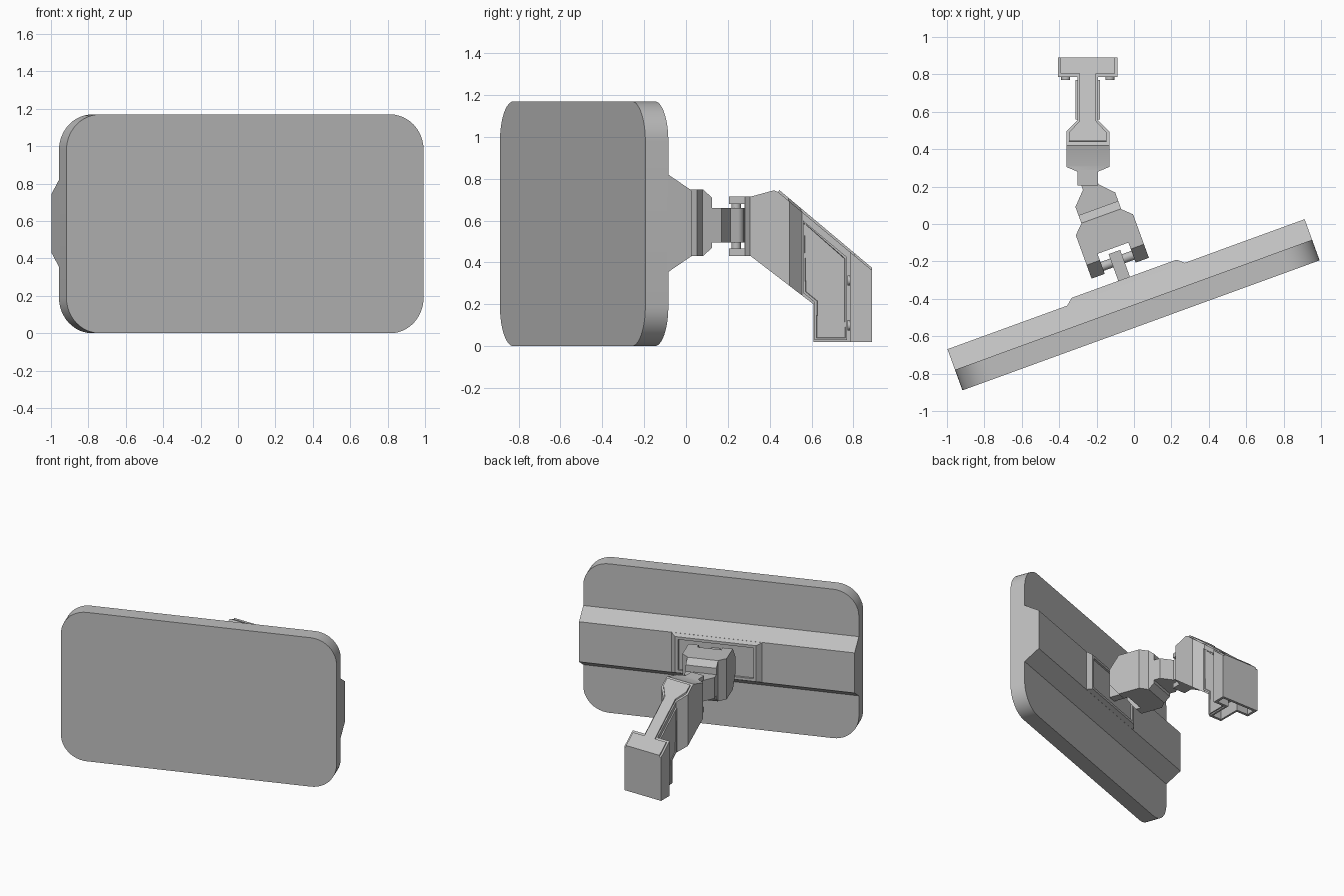
import bpy, bmesh
from math import radians, cos, sin, pi
from mathutils import Matrix, Vector

if "Cube" in bpy.data.objects:
    bpy.data.objects.remove(bpy.data.objects["Cube"])

grey = bpy.data.materials.new("light_grey")
grey.use_nodes = True
grey.diffuse_color = (0.52, 0.52, 0.52, 1)
grey.node_tree.nodes["Principled BSDF"].inputs["Base Color"].default_value = (0.52, 0.52, 0.52, 1)

TURN = Matrix.Rotation(radians(20), 4, 'Z')   # yaw of the screen and its head
CU = -0.15                                    # middle of the screen in its own frame
CX = -0.247                                   # middle of the wall arm
parts = []


def finish(name, bm):
    bmesh.ops.recalc_face_normals(bm, faces=bm.faces)
    mesh = bpy.data.meshes.new(name)
    bm.to_mesh(mesh)
    bm.free()
    mesh.materials.append(grey)
    obj = bpy.data.objects.new(name, mesh)
    bpy.context.collection.objects.link(obj)
    parts.append(obj)
    return obj


def prism(name, pts, lo, hi, axis):
    """Extrude a flat outline from lo to hi along one axis."""
    place = {'x': lambda a, b, t: (t, a, b),
             'y': lambda a, b, t: (a, t, b),
             'z': lambda a, b, t: (a, b, t)}[axis]
    bm = bmesh.new()
    face = bm.faces.new([bm.verts.new(place(a, b, lo)) for a, b in pts])
    out = bmesh.ops.extrude_face_region(bm, geom=[face])
    shift = Vector(place(0, 0, hi - lo))
    bmesh.ops.translate(bm, vec=shift, verts=[g for g in out['geom'] if isinstance(g, bmesh.types.BMVert)])
    return finish(name, bm)


def box(name, x, y, z):
    return prism(name, [(x[0], y[0]), (x[1], y[0]), (x[1], y[1]), (x[0], y[1])], z[0], z[1], 'z')


def rod(name, centre, radius, length, axis='z'):
    bm = bmesh.new()
    bmesh.ops.create_cone(bm, cap_ends=True, segments=24, radius1=radius, radius2=radius, depth=length)
    rot = {'x': Matrix.Rotation(pi / 2, 4, 'Y'), 'y': Matrix.Rotation(pi / 2, 4, 'X'), 'z': Matrix()}[axis]
    bm.transform(Matrix.Translation(centre) @ rot)
    return finish(name, bm)


def combine(obj, cutter, op):
    """Apply a boolean and drop the helper."""
    mod = obj.modifiers.new("cut", 'BOOLEAN')
    mod.operation, mod.object, mod.solver = op, cutter, 'EXACT'
    bpy.context.view_layer.update()
    graph = bpy.context.evaluated_depsgraph_get()
    mesh = bpy.data.meshes.new_from_object(obj.evaluated_get(graph))
    obj.modifiers.clear()
    obj.data = mesh
    parts.remove(cutter)
    bpy.data.objects.remove(cutter)
    return obj


def mirrored(rows, centre):
    """Closed plan outline from (half width, y) rows."""
    return [(centre + w, y) for w, y in rows] + [(centre - w, y) for w, y in reversed(rows)]


def inset_face(obj, direction, rim, depth):
    """Sink a framed panel into the face that points furthest along a direction."""
    bm = bmesh.new()
    bm.from_mesh(obj.data)
    bm.normal_update()
    d = Vector(direction)
    face = max((f for f in bm.faces if f.normal.dot(d) > 0.9), key=lambda f: f.calc_center_median().dot(d))
    bmesh.ops.inset_region(bm, faces=[face], thickness=rim, depth=0)
    bmesh.ops.inset_region(bm, faces=[face], thickness=0.003, depth=-depth)
    bm.to_mesh(obj.data)
    bm.free()


# --- Screen slab with rounded corners
half, height, rad = 1.016, 1.17, 0.19
outline = []
for k, (sx, sz) in enumerate([(1, 1), (-1, 1), (-1, 0), (1, 0)]):
    cx = CU + sx * (half - rad)
    cz = height - rad if sz else rad
    for i in range(13):
        a = pi / 2 * (k + i / 12)
        outline.append((cx + rad * cos(a), cz + rad * sin(a)))
turned = [prism("screen_slab", outline, -0.522, -0.405, 'y')]

# --- Tapered band across the back
turned.append(prism("rear_band", [(-0.41, 0.355), (-0.405, 0.355), (-0.288, 0.43), (-0.288, 0.745),
                                  (-0.405, 0.82), (-0.41, 0.82)], CU - half, CU + half, 'x'))

# --- Raised mounting pad with sloped rim and framed panel
pad = prism("mounting_pad", [(CU - 0.337, 0.43), (CU + 0.337, 0.43), (CU + 0.337, 0.745),
                             (CU - 0.337, 0.745)], -0.29, -0.257, 'y')
for v in pad.data.vertices:
    if v.co.y > -0.27:
        v.co.x = CU + (v.co.x - CU) * 0.885
        v.co.z = 0.5875 + (v.co.z - 0.5875) * 0.9
inset_face(pad, (0, 1, 0), 0.03, 0.012)
turned.append(pad)

# --- Hinge tab and hinge rod
turned.append(box("hinge_tab", (CU - 0.033, CU + 0.033), (-0.29, -0.105), (0.51, 0.67)))
turned.append(rod("hinge_rod", (CU, -0.155, 0.59), 0.025, 0.2, 'x'))

# --- Forked head: side profile trimmed by its plan outline
head = prism("forked_head", [(-0.197, 0.53), (-0.12, 0.43), (0.1, 0.43), (0.145, 0.47), (0.145, 0.495),
                             (0.305, 0.495), (0.305, 0.66), (0.145, 0.66), (0.145, 0.71), (0.1, 0.75),
                             (-0.12, 0.75), (-0.197, 0.65)], CU - 0.2, CU + 0.2, 'x')
plan = mirrored([(0.088, -0.083), (0.088, -0.25), (0.163, -0.25), (0.163, 0.05), (0.113, 0.098),
                 (0.113, 0.193), (0.044, 0.265), (0.044, 0.35)], CU)
turned.append(combine(head, prism("plan_helper", plan, 0.3, 0.9, 'z'), 'INTERSECT'))
turned.append(rod("knuckle", (CU - 0.002, 0.305, 0.5775), 0.044, 0.165))

for obj in turned:
    obj.data.transform(TURN)

# --- Wall arm: side profile trimmed by its plan outline
arm = prism("wall_arm", [(0.28, 0.715), (0.31, 0.715), (0.42, 0.745), (0.44, 0.737), (0.89, 0.362),
                         (0.89, 0.02), (0.61, 0.02), (0.61, 0.2), (0.31, 0.43), (0.28, 0.43)],
            CX - 0.2, CX + 0.2, 'x')
plan = mirrored([(0.055, 0.25), (0.06, 0.282), (0.115, 0.305), (0.115, 0.495), (0.055, 0.555),
                 (0.055, 0.785), (0.16, 0.785), (0.16, 0.95)], CX)
combine(arm, prism("plan_helper", plan, -0.1, 0.9, 'z'), 'INTERSECT')
# Open cavity underneath the foot
cavity = mirrored([(0.04, 0.63), (0.04, 0.805), (0.14, 0.805), (0.14, 0.87)], CX)
combine(arm, prism("cavity_helper", cavity, -0.1, 0.12, 'z'), 'DIFFERENCE')

# --- Raised cover strip along the sloped top
cover = prism("top_cover", [(0.44, 0.73), (0.89, 0.355), (0.89, 0.374), (0.445, 0.747)],
              CX - 0.2, CX + 0.2, 'x')
plan = mirrored([(0.1, 0.4), (0.1, 0.49), (0.045, 0.55), (0.045, 0.805), (0.145, 0.805),
                 (0.145, 0.95)], CX)
combine(cover, prism("plan_helper", plan, 0.2, 0.9, 'z'), 'INTERSECT')

# --- Side panels and wall bolts, both sides
side = [(0.56, 0.6), (0.77, 0.425), (0.77, 0.03), (0.615, 0.03), (0.615, 0.21), (0.56, 0.255)]
for s, label in ((1, "left"), (-1, "right")):
    lo, hi = sorted((CX + s * 0.05, CX + s * 0.065))
    panel = prism(label + "_side_panel", side, lo, hi, 'x')
    inset_face(panel, (s, 0, 0), 0.012, 0.005)
    for z, level in ((0.315, "upper"), (0.1, "lower")):
        rod(f"{label}_{level}_bolt", (CX + s * 0.118, 0.779, z), 0.024, 0.016, 'y')

# --- Pivot lugs and pin
for name, lo, hi in (("lower_lug", 0.43, 0.468), ("upper_lug", 0.68, 0.715)):
    box(name, (CX - 0.055, CX + 0.055), (0.205, 0.29), (lo, hi))
rod("pivot_pin", (CX, 0.24, 0.5725), 0.022, 0.28)

# --- Smooth rounded surfaces, keep hard edges
bpy.ops.object.select_all(action='DESELECT')
for obj in parts:
    obj.select_set(True)
bpy.context.view_layer.objects.active = parts[0]
bpy.ops.object.shade_smooth_by_angle(angle=radians(25))
